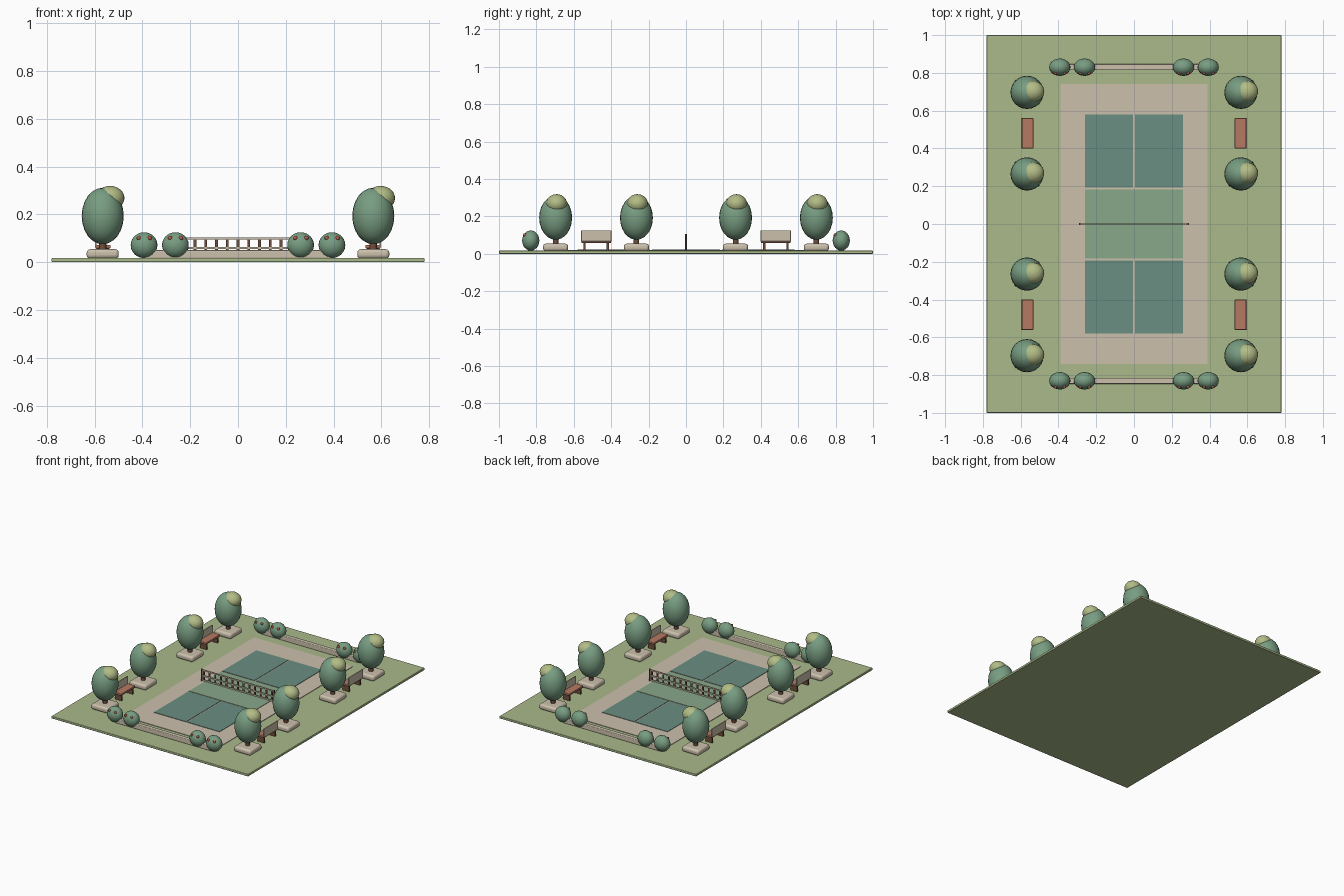
import bpy
import math

cube = bpy.data.objects.get("Cube")
if cube:
    bpy.data.objects.remove(cube, do_unlink=True)


def material(name, rgb):
    """Flat material from an 8-bit display colour."""
    lin = [((c / 255 + 0.055) / 1.055) ** 2.4 for c in rgb] + [1.0]
    m = bpy.data.materials.new(name)
    m.use_nodes = True
    m.diffuse_color = lin
    bsdf = m.node_tree.nodes["Principled BSDF"]
    bsdf.inputs["Base Color"].default_value = lin
    bsdf.inputs["Roughness"].default_value = 0.8
    return m


LAWN = material("lawn green", (170, 186, 138))
STONE = material("warm stone", (204, 192, 172))
TEAL = material("court teal", (106, 143, 130))
SAGE = material("court sage", (137, 167, 138))
LEAF = material("leaf green", (120, 157, 130))
SUNNY = material("sunlit leaf", (178, 188, 134))
WOOD = material("terracotta wood", (181, 121, 98))
BARK = material("dark bark", (112, 78, 60))
RED = material("flower red", (190, 96, 76))


def finish(obj, name, mat):
    obj.name = name
    obj.data.materials.append(mat)
    return obj


def box(name, mat, x, y, z, bevel=0.0):
    """Box from (min, max) pairs on each axis."""
    spans = (x, y, z)
    bpy.ops.mesh.primitive_cube_add(size=1, location=[(a + b) / 2 for a, b in spans])
    obj = finish(bpy.context.object, name, mat)
    obj.scale = [b - a for a, b in spans]
    bpy.ops.object.transform_apply(location=False, rotation=False, scale=True)
    if bevel:
        mod = obj.modifiers.new("soft edges", "BEVEL")
        mod.width = bevel
        mod.segments = 3
        bpy.ops.object.shade_smooth_by_angle(angle=math.radians(40))
    return obj


def ball(name, mat, centre, radii, segments=24):
    bpy.ops.mesh.primitive_uv_sphere_add(segments=segments, ring_count=segments // 2,
                                         radius=1, location=centre)
    obj = finish(bpy.context.object, name, mat)
    obj.scale = radii
    bpy.ops.object.shade_smooth()
    return obj


def post(name, mat, x, y, z0, z1, radius):
    bpy.ops.mesh.primitive_cylinder_add(vertices=12, radius=radius, depth=z1 - z0,
                                        location=(x, y, (z0 + z1) / 2))
    obj = finish(bpy.context.object, name, mat)
    bpy.ops.object.shade_smooth_by_angle()
    return obj


GROUND = 0.017

# Lawn slab and paved court surround
box("lawn", LAWN, (-0.78, 0.78), (-1, 1), (0, GROUND), 0.004)
box("court_paving", STONE, (-0.39, 0.39), (-0.74, 0.74), (0.01, 0.021))

# Painted court panels; the gaps between them read as lines
for sy in (-1, 1):
    y = sorted((sy * 0.193, sy * 0.58))
    for sx in (-1, 1):
        x = sorted((sx * 0.005, sx * 0.26))
        box("service_panel", TEAL, x, y, (0.018, 0.024))
box("centre_panel", SAGE, (-0.26, 0.26), (-0.183, 0.183), (0.018, 0.024))

# Net: rails, slim uprights and end posts
for z in (0.028, 0.059, 0.099):
    box("net_rail", STONE, (-0.29, 0.29), (-0.003, 0.003), (z - 0.004, z + 0.005))
bars = 13
for i in range(bars):
    x = -0.27 + 0.54 * i / (bars - 1)
    box("net_upright", BARK, (x - 0.006, x + 0.006), (-0.002, 0.002), (0.022, 0.1))
for sx in (-1, 1):
    post("net_post", BARK, sx * 0.287, 0, GROUND, 0.106, 0.005)


def tree(x, y):
    box("tree_plinth", STONE, (x - 0.067, x + 0.067), (y - 0.067, y + 0.067),
        (GROUND - 0.002, 0.054), 0.014)
    post("tree_trunk", BARK, x, y, 0.05, 0.11, 0.015)
    ball("tree_crown", LEAF, (x, y, 0.193), (0.088, 0.088, 0.118))
    ball("tree_highlight", SUNNY, (x + 0.031, y + 0.005, 0.268), (0.06, 0.056, 0.051))


def bench(side, y):
    x = side * 0.565
    box("bench_seat", WOOD, (x - 0.032, x + 0.032), (y - 0.08, y + 0.08),
        (0.058, 0.072), 0.003)
    back = sorted((x + side * 0.026, x + side * 0.034))
    box("bench_back", STONE, back, (y - 0.081, y + 0.081), (0.066, 0.125), 0.003)
    for dy in (-0.062, 0.062):
        box("bench_leg", BARK, (x - 0.026, x + 0.026), (y + dy - 0.006, y + dy + 0.006),
            (GROUND - 0.002, 0.06))


def bush(x, y):
    ball("bush", LEAF, (x, y, 0.071), (0.056, 0.046, 0.054))
    for dx in (-0.022, 0.024):
        ball("bush_flower", RED, (x + dx, y - 0.032, 0.101), (0.009, 0.009, 0.009), 12)


# Planting and seating around the court
for sy in (-1, 1):
    for sx in (-1, 1):
        for y in (0.265, 0.697):
            tree(sx * 0.566, sy * y)
        bench(sx, sy * 0.48)
        for x in (0.262, 0.393):
            bush(sx * x, sy * 0.83)
    y = sy * 0.83
    box("low_wall", STONE, (-0.39, 0.39), (y - 0.016, y + 0.016),
        (GROUND - 0.002, 0.05), 0.005)
